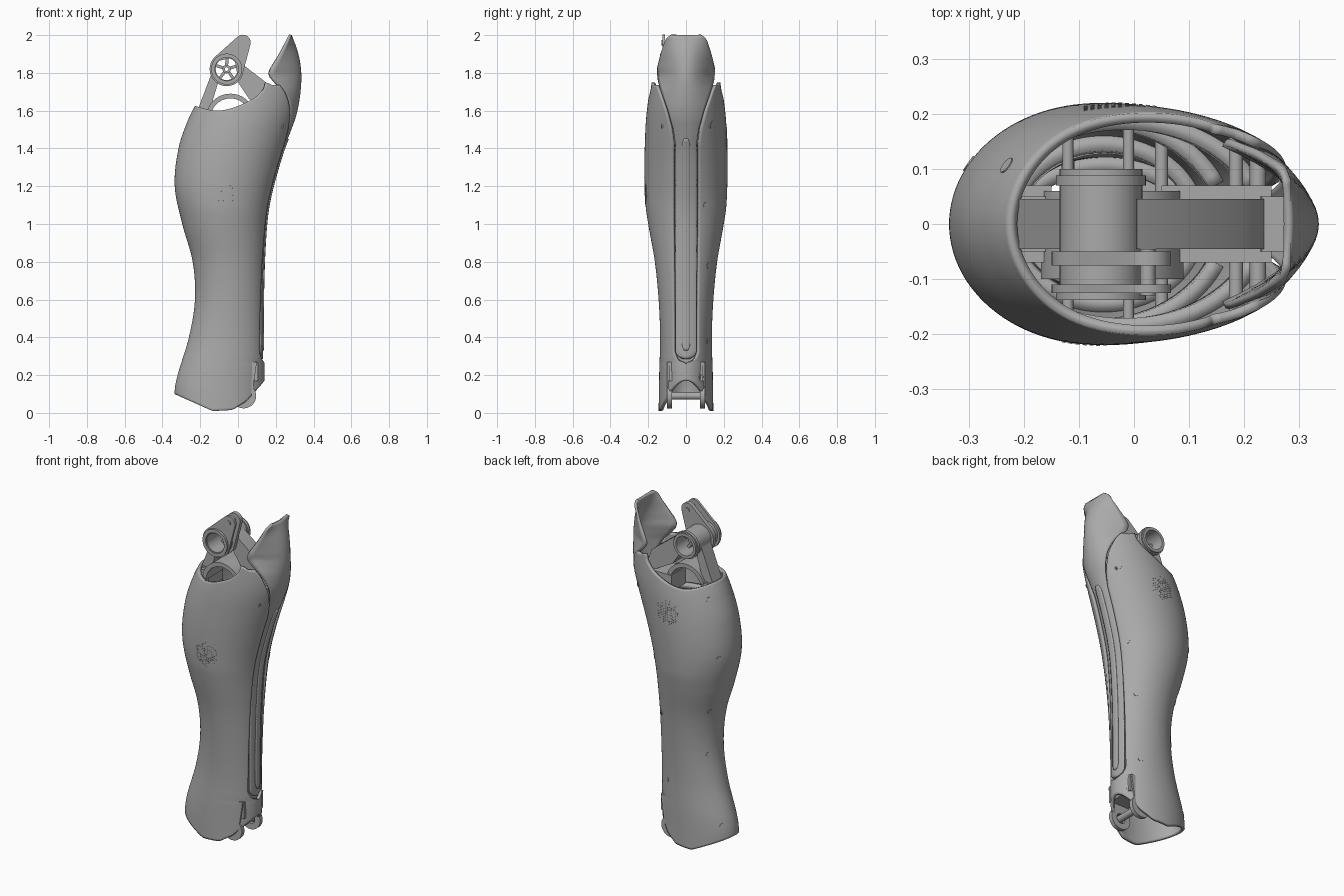
import bpy, bmesh, math
from math import sin, cos, pi, radians
from mathutils import Vector

if "Cube" in bpy.data.objects:
    bpy.data.objects.remove(bpy.data.objects["Cube"])

grey = bpy.data.materials.new("warm_grey")
grey.use_nodes = True
grey.diffuse_color = (0.4, 0.4, 0.4, 1)
grey.node_tree.nodes["Principled BSDF"].inputs["Base Color"].default_value = (0.4, 0.4, 0.4, 1)


def curve(*pts, smooth=True):
    """Function through (position, value) pairs, clamped at both ends."""
    n = len(pts)

    def slope(i):
        a, b = pts[max(i - 1, 0)], pts[min(i + 1, n - 1)]
        return (b[1] - a[1]) / (b[0] - a[0])

    def f(t):
        t = min(max(t, pts[0][0]), pts[-1][0])
        i = max(k for k in range(n - 1) if pts[k][0] <= t)
        (t0, v0), (t1, v1) = pts[i], pts[i + 1]
        h = t1 - t0
        s = (t - t0) / h
        if not smooth:
            return v0 + (v1 - v0) * s
        return (v0 * (1 + 2 * s) * (1 - s) ** 2 + v1 * s * s * (3 - 2 * s)
                + h * s * (1 - s) * (slope(i) * (1 - s) - slope(i + 1) * s))
    return f


# Profiles by height
calf_x = curve((0, -.335), (.12, -.335), (.2, -.32), (.4, -.26), (.6, -.228), (.8, -.24), (1, -.295),
               (1.2, -.335), (1.4, -.315), (1.55, -.265), (1.65, -.215), (1.8, -.14))
shin_x = curve((0, .135), (.2, .14), (.6, .14), (.9, .15), (1.1, .17), (1.3, .22), (1.5, .285),
               (1.6, .315), (1.7, .331), (1.8, .335), (1.9, .32), (2, .285))
half_y = curve((0, .145), (.2, .142), (.4, .137), (.6, .145), (.8, .165), (1, .2), (1.1, .214),
               (1.3, .22), (1.5, .215), (1.6, .207), (1.75, .187))
slot = curve((.265, 0), (.275, .035), (.29, .053), (.32, .066), (1.42, .066), (1.5, .078),
             (1.6, .106), (1.7, .142), (1.76, .168), smooth=False)
top_rim = curve((-1, 1.625), (-.62, 1.6), (-.15, 1.65), (.2, 1.712), (.38, 1.75), (.45, 1.735))
low_rim = curve((-1, .1), (-.15, .01), (.3, .015), (.6, .06), (.9, .14), (1, .17), smooth=False)


def surf(z, a, inset=0):
    l, r = calf_x(z) + inset, shin_x(z) - inset
    return Vector(((l + r) / 2 + (r - l) / 2 * cos(a), (half_y(z) - inset) * sin(a), z))


def slot_angle(z):
    return math.asin(slot(z) / half_y(z))


def finish(name, bm, angle=35):
    me = bpy.data.meshes.new(name)
    bm.to_mesh(me)
    bm.free()
    ob = bpy.data.objects.new(name, me)
    bpy.context.collection.objects.link(ob)
    me.materials.append(grey)
    bpy.ops.object.select_all(action='DESELECT')
    ob.select_set(True)
    bpy.context.view_layer.objects.active = ob
    bpy.ops.object.shade_smooth_by_angle(angle=radians(angle))
    return ob


def sheet(name, f, nu, nv, thick):
    """Surface f(u, v) thickened inward."""
    bm = bmesh.new()
    rows = [[bm.verts.new(f(i / nu, j / nv)) for i in range(nu + 1)] for j in range(nv + 1)]
    for a, b in zip(rows, rows[1:]):
        for i in range(nu):
            bm.faces.new((a[i], a[i + 1], b[i + 1], b[i]))
    bmesh.ops.remove_doubles(bm, verts=bm.verts, dist=1e-5)
    ob = finish(name, bm)
    m = ob.modifiers.new("wall", 'SOLIDIFY')
    m.thickness, m.offset = thick, -1
    return ob


def prism(name, pts, y0, y1):
    """Outline in x, z pushed through from y0 to y1."""
    bm = bmesh.new()
    face = bm.faces.new([bm.verts.new((x, y0, z)) for x, z in pts])
    out = bmesh.ops.extrude_face_region(bm, geom=[face])
    bmesh.ops.translate(bm, vec=(0, y1 - y0, 0), verts=[g for g in out["geom"] if isinstance(g, bmesh.types.BMVert)])
    bmesh.ops.recalc_face_normals(bm, faces=bm.faces)
    return finish(name, bm)


def ring_plate(name, outer, centre, r, y0, y1):
    """Outline with a round hole of radius r, from y0 to y1."""
    bm = bmesh.new()
    inner = []
    for x, z in outer:
        d = Vector((x - centre[0], z - centre[1])).normalized() * r
        inner.append((centre[0] + d.x, centre[1] + d.y))
    loops = [[bm.verts.new((x, y, z)) for x, z in pts]
             for pts, y in ((outer, y0), (outer, y1), (inner, y1), (inner, y0))]
    n = len(outer)
    for k in range(4):
        a, b = loops[k], loops[(k + 1) % 4]
        for i in range(n):
            bm.faces.new((a[i], a[(i + 1) % n], b[(i + 1) % n], b[i]))
    bmesh.ops.recalc_face_normals(bm, faces=bm.faces)
    return finish(name, bm)


def circle(c, r, n=40, start=0, sweep=2 * pi):
    return [(c[0] + r * cos(start + sweep * i / n), c[1] + r * sin(start + sweep * i / n)) for i in range(n)]


def rods(name, items, sides=16):
    """Round rods, each given as start, end, radius."""
    bm = bmesh.new()
    for p, q, r in items:
        p, q = Vector(p), Vector(q)
        mat = (q - p).to_track_quat('Z', 'Y').to_matrix().to_4x4()
        mat.translation = (p + q) / 2
        bmesh.ops.create_cone(bm, cap_ends=True, segments=sides, radius1=r, radius2=r,
                              depth=(q - p).length, matrix=mat)
    return finish(name, bm)


# Main leg shell, open along the shin slot
def shell(u, v):
    start = slot_angle(1.72)
    lo, hi = low_rim(cos(2 * pi * u)), top_rim(cos(start + u * 2 * (pi - start)))
    z = lo + (hi - lo) * v
    a = slot_angle(z)
    return surf(z, a + u * 2 * (pi - a))


sheet("leg_shell", shell, 96, 130, .018)

# Knee guard with its long shin strip
guard_w = curve((.285, .02), (.295, .04), (.32, .056), (1.42, .056), (1.5, .068), (1.6, .096), (1.7, .132),
                (1.76, .15), (1.82, .155), (1.9, .135), (1.97, .112), (1.99, .1), (2, .08), smooth=False)
guard_d = curve((.28, .012), (1.4, .015), (1.6, .035), (1.7, .085), (1.76, .145), (1.8, .168), (1.9, .095), (2, .0))
recess = curve((1.4, .008), (1.55, 0))


def strip(z, y, lift=0):
    w = guard_w(z)
    return Vector((shin_x(z) - recess(z) - guard_d(z) * (y / w) ** 2 + lift, y, z))


def guard(u, v):
    z = .285 + 1.715 * v
    return strip(z, (2 * u - 1) * guard_w(z))


def bead(u, v):
    z = .33 + 1.12 * v
    w = .022 * min(1, (.2 + 30 * min(v, 1 - v))) ** .5
    return strip(z, (2 * u - 1) * w, .006)


sheet("knee_guard", guard, 20, 110, .014)
sheet("shin_bead", bead, 4, 80, .01)


# Speaker-style dots and fastener heads lying on the shell
def stud(z, a, r, h):
    p = surf(z, a)
    n = (surf(z, a + .01) - surf(z, a - .01)).cross(surf(z + .01, a) - surf(z - .01, a)).normalized()
    return p - n * .004, p + n * h, r


def angle_at(x, z, side):
    l, r = calf_x(z), shin_x(z)
    return side * math.acos((x - (l + r) / 2) * 2 / (r - l))


for name, side, cx, cz in (("front_vent_dots", -1, -.065, 1.17), ("back_vent_dots", 1, -.025, 1.45)):
    dots = []
    for row in range(-5, 6):
        count = 11 - abs(row)
        for k in range(count):
            x, z = cx + row * .0125, cz + (k - (count - 1) / 2) * .0145
            dots.append(stud(z, angle_at(x, z, side), .0042, .0015))
    rods(name, dots, 6)

heads = [stud(z, radians(150), .016, .002) for z in (1.54, 1.2, .85, .58, .17)]
heads += [stud(z, math.asin(y / half_y(z)), .016, .002)
          for z, y in ((1.53, .14), (1.1, .105), (.78, .12), (.38, .115), (.19, .08))]
rods("shell_fasteners", heads)

# Knee hub: hollow barrel, flanges and spokes
hub, pivot = (-.06, 1.82), (.025, 1.96)
for name, r, hole, y0, y1 in (("hub_barrel", .075, .058, -.13, .1), ("hub_front_flange", .082, .062, -.138, -.12),
                              ("hub_back_flange", .082, .058, .07, .088), ("hub_core", .022, .01, -.03, .03)):
    ring_plate(name, circle(hub, r), hub, hole, y0, y1)
for i in range(5):
    t = 2 * pi * i / 5 + .3
    d, s = Vector((cos(t), sin(t))), Vector((-sin(t), cos(t))) * .008
    c = Vector(hub)
    prism("hub_spoke", [c + d * .018 + s, c + d * .062 + s, c + d * .062 - s, c + d * .018 - s], -.02, .02)

# Tapered twin link plates from hub to upper pivot
tilt = math.atan2(pivot[1] - hub[1], pivot[0] - hub[0])
link = circle(pivot, .042, 20, tilt - 1.35, 2.7) + circle(hub, .09, 30, tilt + 1.35, 2 * pi - 2.7)
for y0, y1 in ((-.075, -.05), (-.125, -.11)):
    ring_plate("link_plate", link, hub, .062, y0, y1)
rods("pivot_pin", [((pivot[0], -.13, pivot[1]), (pivot[0], -.045, pivot[1]), .014)])

# Inner frame: sloping legs, arch and long spars
prism("frame_calf_leg", [(-.215, 1.6), (-.135, 1.81), (-.1, 1.765), (-.12, 1.7), (-.15, 1.6)], -.045, .045)
prism("frame_shin_leg", [(.005, 1.86), (.2, 1.71), (.24, 1.6), (.17, 1.6), (.06, 1.66), (-.01, 1.765)], -.045, .045)
arch = circle((-.04, 1.56), .13, 20, 0, pi) + circle((-.04, 1.56), .105, 20, pi, -pi)
prism("frame_arch", arch, -.1, .06)
levels = [.25 + 1.36 * i / 24 for i in range(25)]
for name, edge, a, b in (("calf_spar", calf_x, .03, .075), ("shin_spar", shin_x, -.035, -.085)):
    prism(name, [(edge(z) + a, z) for z in levels] + [(edge(z) + b, z) for z in reversed(levels)], -.05, .05)
for name, x0, x1, z0, z1 in (("calf_block", -.21, -.15, 1.5, 1.6), ("shin_block", .05, .25, 1.5, 1.6)):
    prism(name, [(x0, z0), (x1, z0), (x1, z1), (x0, z1)], -.07, .07)

# Stand-offs joining frame and shell, and hoop ribs
posts = []
for side in (-1, 1):
    for x, z, r in ((.185, 1.55, .013), (.225, 1.52, .015), (-.12, 1.4, .01), (-.01, 1.4, .01),
                    (.05, 1.0, .012), (-.12, .6, .012), (.05, .4, .012)):
        posts.append(((x, side * .03, z), (x, surf(z, angle_at(x, z, side), .012).y, z), r))
rods("stand_offs", posts)
for z in (1.42, 1.2, .85, .45):
    sheet("hoop_rib", lambda u, v: surf(z + .03 * v, .4 + u * (2 * pi - .8), .016), 60, 1, .03)

# Ankle fork with cross shaft
ankle = (.03, .09)
for y in (-.1, .075):
    ring_plate("ankle_fork", circle(ankle, .066), ankle, .03, y, y + .025)
    prism("ankle_arm", [(-.02, .135), (.08, .135), (.1, .27), (-.03, .27)], y, y + .025)
rods("ankle_shaft", [((.03, -.1, .09), (.03, .1, .09), .02)])
prism("ankle_bulkhead", [(-.02, .17), (.105, .17), (.105, .27), (-.03, .27)], -.09, .09)
